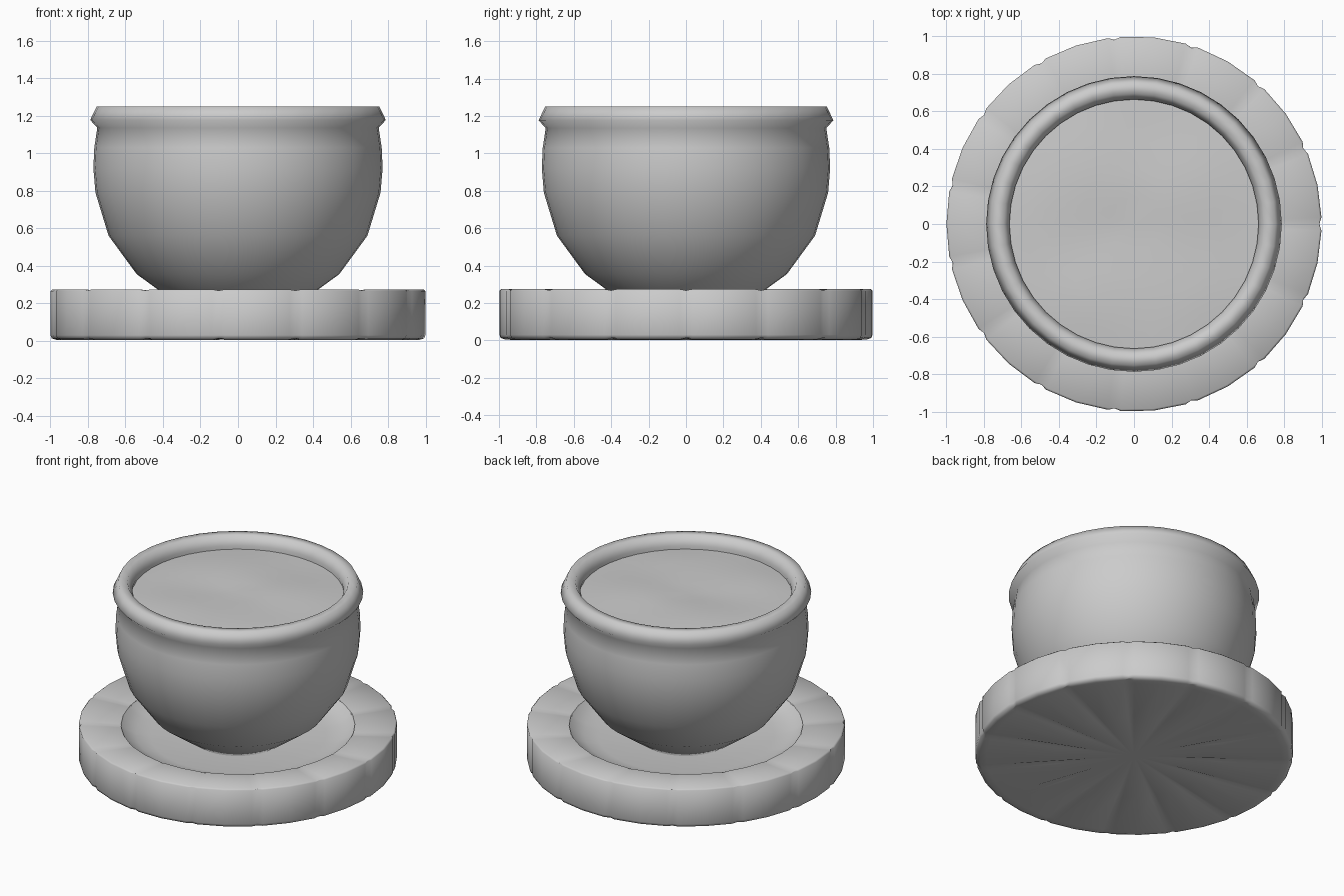
import bpy, bmesh, math

if "Cube" in bpy.data.objects:
    bpy.data.objects.remove(bpy.data.objects["Cube"])

def polar(r, a, z):
    return (r * math.cos(a), r * math.sin(a), z)

def lathe(name, profile, angles, tweak=None, sharp=35):
    """Revolve (r, z) points; r = 0 makes a pole. tweak(i, j, r, z, a) -> (r, z)"""
    bm = bmesh.new()
    rings = []
    for i, (r, z) in enumerate(profile):
        if r == 0:
            rings.append([bm.verts.new((0, 0, z))])
            continue
        ring = []
        for j, a in enumerate(angles):
            rr, zz = tweak(i, j, r, z, a) if tweak else (r, z)
            ring.append(bm.verts.new(polar(rr, a, zz)))
        rings.append(ring)
    n = len(angles)
    for lo, hi in zip(rings, rings[1:]):
        for j in range(n):
            k = (j + 1) % n
            if len(lo) == 1:
                bm.faces.new((lo[0], hi[k], hi[j]))
            elif len(hi) == 1:
                bm.faces.new((lo[j], lo[k], hi[0]))
            else:
                bm.faces.new((lo[j], lo[k], hi[k], hi[j]))
    mesh = bpy.data.meshes.new(name)
    bm.to_mesh(mesh)
    bm.free()
    ob = bpy.data.objects.new(name, mesh)
    bpy.context.collection.objects.link(ob)
    bpy.context.view_layer.objects.active = ob
    for o in bpy.context.selected_objects:
        o.select_set(False)
    ob.select_set(True)
    bpy.ops.object.shade_smooth_by_angle(angle=math.radians(sharp))
    return ob

# Saucer: 15 wedges with a shallow groove between neighbours
wedge_angles = [math.radians(24 * w + o) for w in range(15) for o in (0, 2, 12, 22)]
saucer_profile = [(0, 0.012), (0.5, 0.008), (0.93, 0.003), (0.97, 0.005), (0.993, 0.013),
                  (1.0, 0.03), (1.0, 0.265), (0.99, 0.274), (0.735, 0.256)]

def groove(i, j, r, z, a):
    if j % 4:
        return r, z
    if i <= 3:
        return r, z + 0.008          # underside
    if i >= 7:
        return r - 0.004, z - 0.006  # top of the rim
    return r - 0.012, z              # outer wall

lathe("saucer", saucer_profile, wedge_angles, groove, 60)

# Smooth basin inside the saucer rim
basin_profile = [(0.737, 0.254), (0.70, 0.222), (0.64, 0.195), (0.55, 0.178), (0, 0.17)]
lathe("saucer_basin", basin_profile, wedge_angles)

# Pot with rounded belly, flared rim and hollow lip
round_angles = [2 * math.pi * k / 40 for k in range(40)]
pot_profile = [(0, 0.165), (0.29, 0.175), (0.42, 0.268), (0.54, 0.355), (0.69, 0.56),
               (0.76, 0.79), (0.771, 0.92), (0.766, 1.03), (0.75, 1.135),
               (0.788, 1.177), (0.753, 1.25), (0.695, 1.25), (0.664, 1.19),
               (0.672, 1.12)]
lathe("pot", pot_profile, round_angles, None, 80)

# Slightly uneven soil surface
def bumps(i, j, r, z, a):
    x, y = r * math.cos(a), r * math.sin(a)
    f = 1 - (r / 0.68) ** 4
    return r, z + 0.008 * f * (math.sin(7 * x + 1) * math.cos(6 * y) + 0.6 * math.sin(9 * y))

soil_profile = [(0.68, 1.163), (0.58, 1.17), (0.44, 1.178), (0.29, 1.178), (0.14, 1.17), (0, 1.168)]
lathe("soil", soil_profile, round_angles, bumps, 60)
